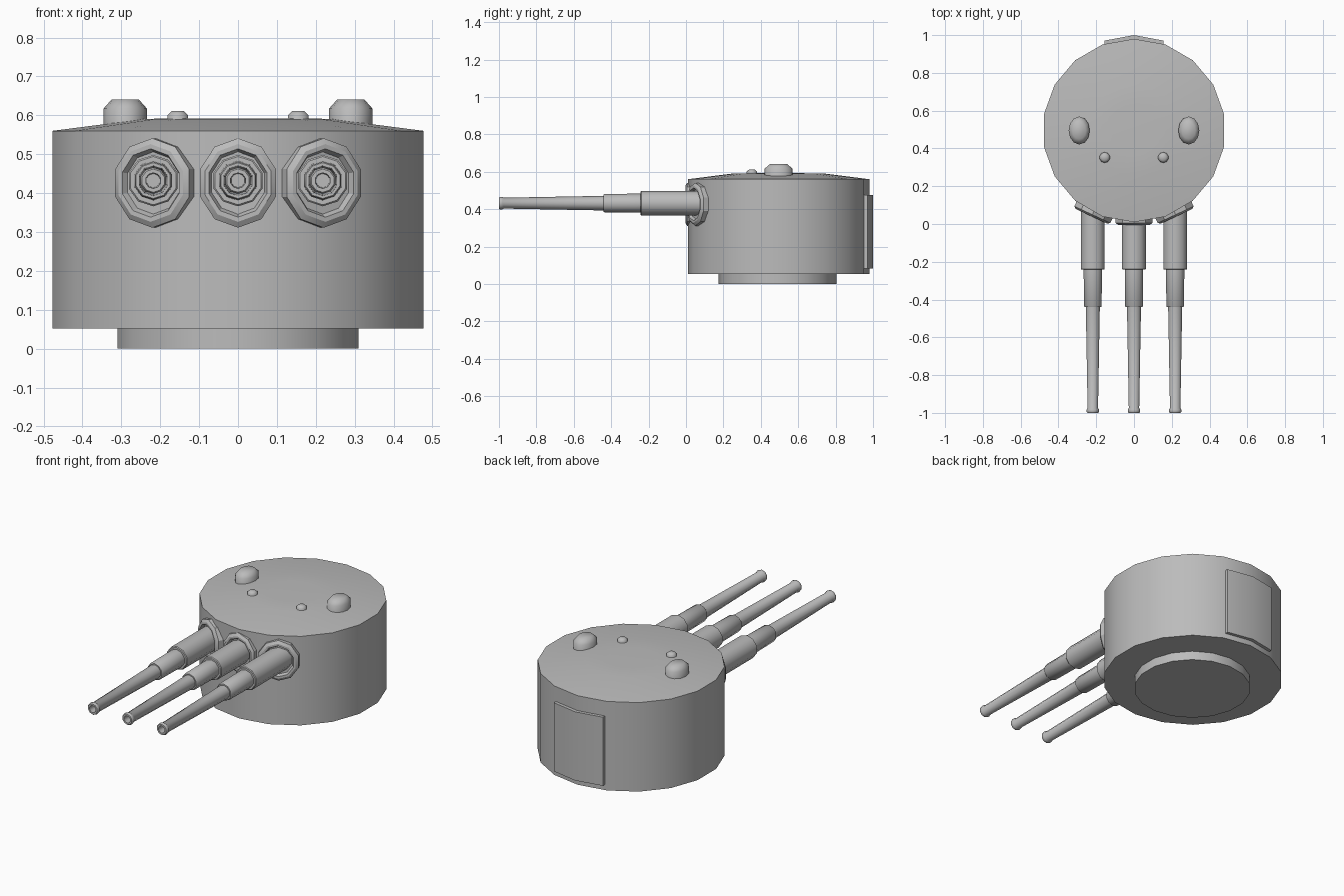
import bpy, bmesh, math
from mathutils import Matrix

if "Cube" in bpy.data.objects:
    bpy.data.objects.remove(bpy.data.objects["Cube"])

grey = bpy.data.materials.new("turret grey")
grey.diffuse_color = (0.5, 0.5, 0.5, 1)
grey.use_nodes = True
grey.node_tree.nodes["Principled BSDF"].inputs["Base Color"].default_value = grey.diffuse_color


def finish(name, bm, matrix, angle=40):
    bmesh.ops.recalc_face_normals(bm, faces=bm.faces)
    bm.transform(matrix)
    mesh = bpy.data.meshes.new(name)
    bm.to_mesh(mesh)
    bm.free()
    ob = bpy.data.objects.new(name, mesh)
    bpy.context.collection.objects.link(ob)
    mesh.materials.append(grey)
    bpy.ops.object.select_all(action='DESELECT')
    ob.select_set(True)
    bpy.context.view_layer.objects.active = ob
    bpy.ops.object.shade_smooth_by_angle(angle=math.radians(angle))
    return ob


def lathe(name, profile, sides, matrix, angle=40):
    """Revolve (radius, height) pairs round local z, first corner on local +y."""
    bm = bmesh.new()
    rings = []
    for r, h in profile:
        ring = []
        for i in range(sides):
            a = math.pi / 2 + 2 * math.pi * i / sides
            ring.append(bm.verts.new((r * math.cos(a), r * math.sin(a), h)))
        rings.append(ring)
    for lo, hi in zip(rings, rings[1:]):
        for i in range(sides):
            j = (i + 1) % sides
            bm.faces.new((lo[i], lo[j], hi[j], hi[i]))
    bm.faces.new(rings[0])
    bm.faces.new(rings[-1])
    return finish(name, bm, matrix, angle)


def at(x, y, z):
    return Matrix.Translation((x, y, z))


FORWARD = Matrix.Rotation(math.pi / 2, 4, 'X')  # local z becomes -y
CY, GUN_Z = 0.495, 0.43

# Ring base and round gun house with a shallow roof
lathe("base_ring", [(0.315, 0), (0.315, 0.06)], 18, at(0, CY - 0.005, 0))
lathe("gun_house", [(0.485, 0.052), (0.485, 0.56), (0.24, 0.591), (0.12, 0.592)],
      18, at(0, CY, 0))

# Stepped barrels with hollow muzzles: radius, distance forward of y = 0
barrel = [(0.066, -0.14), (0.066, 0.238), (0.062, 0.242), (0.051, 0.242),
          (0.049, 0.436), (0.046, 0.44), (0.039, 0.44), (0.029, 0.975),
          (0.034, 0.982), (0.034, 0.995), (0.030, 1.0), (0.020, 1.0), (0.018, 0.94)]
# Dished collars where barrels enter the wall
collar = [(0.115, -0.06), (0.115, 0.006), (0.100, 0.016), (0.088, 0.016), (0.080, 0.0)]

for label, x, y, turn in (("left", -0.218, 0.055, -25),
                          ("middle", 0, 0.012, 0),
                          ("right", 0.218, 0.055, 25)):
    lathe(label + "_barrel", barrel, 10, at(x, 0, GUN_Z + 0.002) @ FORWARD)
    wide = 0.89 if turn == 0 else 0.96
    lathe(label + "_collar", collar, 10,
          at(x, y, GUN_Z - 0.004) @ Matrix.Rotation(math.radians(turn), 4, 'Z')
          @ Matrix.Diagonal((wide, 1, 1, 1)) @ FORWARD, 30)

# Roof sights and small vents
for label, s in (("left", -1), ("right", 1)):
    lathe(label + "_sight_hood", [(1, 0.56), (1, 0.617), (0.62, 0.641)], 12,
          at(s * 0.29, CY, 0) @ Matrix.Diagonal((0.056, 0.074, 1, 1)), 50)
    lathe(label + "_roof_vent", [(0.028, 0.57), (0.028, 0.600), (0.016, 0.611)], 10,
          at(s * 0.155, 0.352, 0), 50)

# Rear door plate bent round the wall
bm = bmesh.new()
outline = [(-0.155, 0.94), (-0.155, 0.971), (0, 1.0), (0.155, 0.971), (0.155, 0.94), (0, 0.96)]
low = [bm.verts.new((x, y, 0.083)) for x, y in outline]
face = bm.faces.new(low)
up = bmesh.ops.extrude_face_region(bm, geom=[face])
bmesh.ops.translate(bm, vec=(0, 0, 0.392),
                    verts=[g for g in up["geom"] if isinstance(g, bmesh.types.BMVert)])
finish("rear_door", bm, Matrix.Identity(4))
